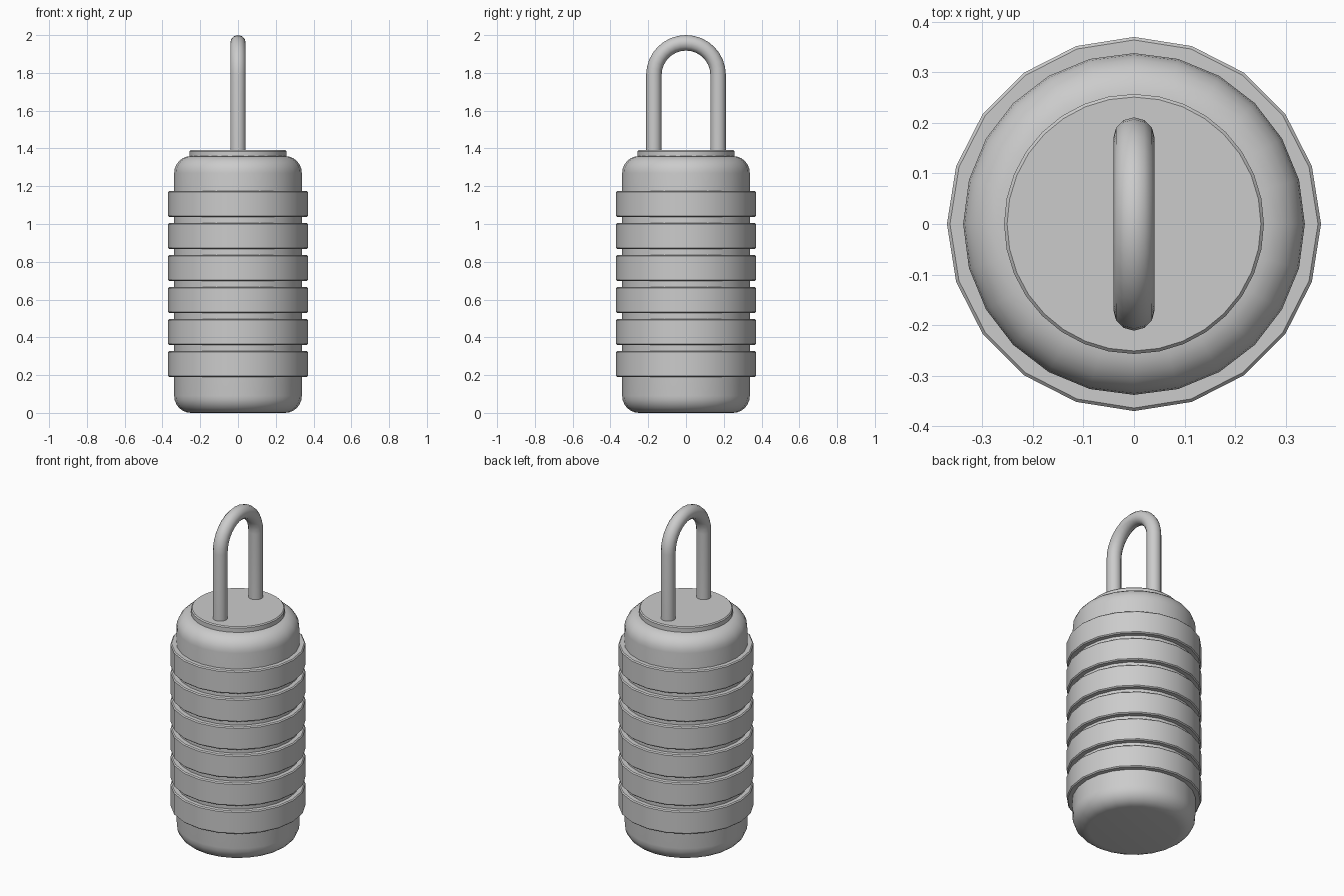
import bpy, bmesh
from math import sin, cos, pi, radians

if "Cube" in bpy.data.objects:
    bpy.data.objects.remove(bpy.data.objects["Cube"])


def lathe(name, profile, sides, closed=False):
    """Revolve (radius, z) points around z; open profiles get end caps."""
    bm = bmesh.new()
    loops = [[bm.verts.new((r * cos(2 * pi * i / sides), r * sin(2 * pi * i / sides), z))
              for i in range(sides)] for r, z in profile]
    pairs = list(zip(loops, loops[1:]))
    if closed:
        pairs.append((loops[-1], loops[0]))
    else:
        bm.faces.new(loops[0][::-1])
        bm.faces.new(loops[-1])
    for a, b in pairs:
        for i in range(sides):
            j = (i + 1) % sides
            bm.faces.new((a[i], a[j], b[j], b[i]))
    bmesh.ops.recalc_face_normals(bm, faces=bm.faces)
    me = bpy.data.meshes.new(name)
    bm.to_mesh(me)
    bm.free()
    ob = bpy.data.objects.new(name, me)
    bpy.context.collection.objects.link(ob)
    smooth(ob)
    return ob


def smooth(ob):
    bpy.ops.object.select_all(action='DESELECT')
    ob.select_set(True)
    bpy.context.view_layer.objects.active = ob
    bpy.ops.object.shade_smooth_by_angle(angle=radians(35))


# Rounded cylindrical body
R, H, B, N = 0.338, 1.36, 0.09, 6
arc = [i * pi / 2 / N for i in range(N + 1)]
bottom = [(R - B + B * sin(a), B - B * cos(a)) for a in arc]
top = [(R - B + B * cos(a), H - B + B * sin(a)) for a in arc]
lathe("body", bottom + top, 24)

# Stacked grip rings with small chamfers
for k in range(6):
    z0 = 0.19 + 0.17 * k - 0.0005 * k
    z1, ri, ro, c = z0 + 0.138, 0.32, 0.37, 0.006
    lathe(f"grip_ring_{k + 1}",
          [(ri, z0), (ro - c, z0), (ro, z0 + c), (ro, z1 - c), (ro - c, z1), (ri, z1)],
          20, closed=True)

# Lid plate
lathe("lid_plate", [(0.257, 1.34), (0.257, 1.385), (0.251, 1.391)], 32)

# Bent rod handle
cu = bpy.data.curves.new("handle_path", 'CURVE')
cu.dimensions = '3D'
cu.bevel_depth = 0.041
cu.bevel_resolution = 4
cu.use_fill_caps = True
path = [(-0.17, 1.37)] + [(-0.17 * cos(pi * i / 16), 1.789 + 0.17 * sin(pi * i / 16))
                          for i in range(17)] + [(0.17, 1.37)]
sp = cu.splines.new('POLY')
sp.points.add(len(path) - 1)
for p, (y, z) in zip(sp.points, path):
    p.co = (0, y, z, 1)
handle = bpy.data.objects.new("handle", cu)
bpy.context.collection.objects.link(handle)
bpy.ops.object.select_all(action='DESELECT')
handle.select_set(True)
bpy.context.view_layer.objects.active = handle
bpy.ops.object.convert(target='MESH')
smooth(bpy.context.view_layer.objects.active)
